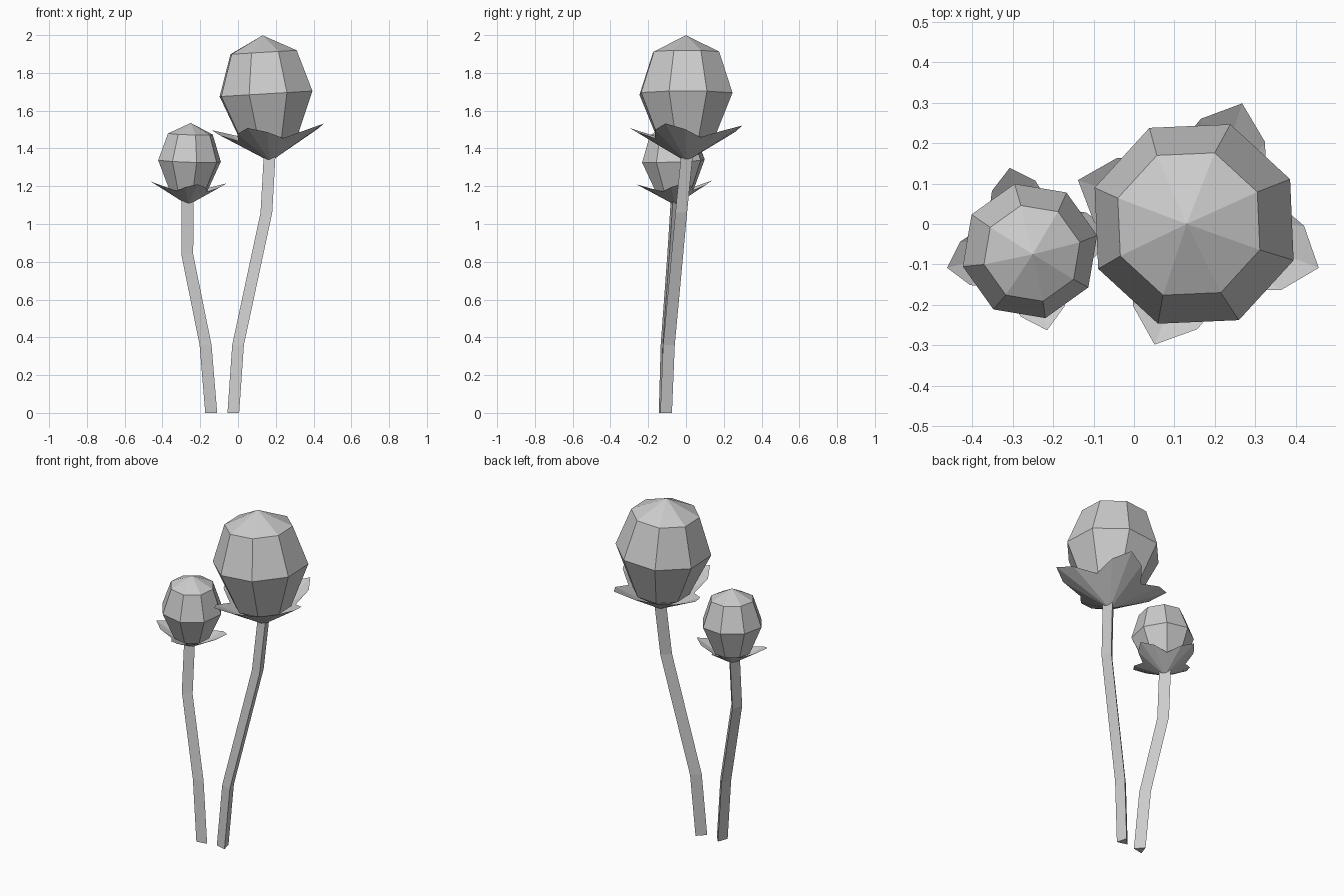
import bpy, bmesh
from math import cos, sin, radians
from mathutils import Vector, Matrix

cube = bpy.data.objects.get("Cube")
if cube:
    bpy.data.objects.remove(cube, do_unlink=True)

GREY = (0.6, 0.6, 0.6, 1)
mat = bpy.data.materials.new("plain grey")
mat.use_nodes = True
mat.diffuse_color = GREY
mat.node_tree.nodes["Principled BSDF"].inputs["Base Color"].default_value = GREY


def polar(r, deg, z):
    return Vector((r * cos(radians(deg)), r * sin(radians(deg)), z))


def finish(bm, name, matrix=None, closed=True):
    if matrix:
        bm.transform(matrix)
    if closed:
        bmesh.ops.recalc_face_normals(bm, faces=bm.faces)
    mesh = bpy.data.meshes.new(name)
    bm.to_mesh(mesh)
    bm.free()
    mesh.materials.append(mat)
    obj = bpy.data.objects.new(name, mesh)
    bpy.context.collection.objects.link(obj)


def bridge(bm, low, high):
    n = len(low)
    for i in range(n):
        j = (i + 1) % n
        bm.faces.new((low[i], low[j], high[j], high[i]))


def make_bud(name, matrix):
    # Eight-sided bud: pointed bottom, three rings, pointed top
    bm = bmesh.new()
    profile = [(0.155, 0.11), (0.262, 0.36), (0.187, 0.58)]
    rings = [[bm.verts.new(polar(r, 45 * i, h)) for i in range(8)] for r, h in profile]
    for low, high in zip(rings, rings[1:]):
        bridge(bm, low, high)
    for ring, h in ((rings[0], 0.01), (rings[-1], 0.67)):
        tip = bm.verts.new((0, 0, h))
        for i in range(8):
            bm.faces.new((ring[i], ring[(i + 1) % 8], tip))
    finish(bm, name, matrix)


def make_calyx(name, matrix):
    # Four thin pointed sepals joined by valleys around the base
    bm = bmesh.new()
    base = bm.verts.new((0, 0, 0))
    valleys = [bm.verts.new(polar(0.18, 90 * i - 45, 0.12)) for i in range(4)]
    for i in range(4):
        a = 90 * i
        right = bm.verts.new(polar(0.26, a - 19, 0.157))
        left = bm.verts.new(polar(0.26, a + 19, 0.157))
        tip = bm.verts.new(polar(0.317, a, 0.185))
        bm.faces.new((base, right, valleys[i]))
        bm.faces.new((base, tip, right))
        bm.faces.new((base, left, tip))
        bm.faces.new((base, valleys[(i + 1) % 4], left))
    finish(bm, name, matrix, closed=False)


def make_stem(name, path, facing):
    # Three-sided stem following a bent path, one flat side towards the front
    bm = bmesh.new()
    rings = [[bm.verts.new(Vector(p) + polar(0.037, facing + 60 + 120 * i, 0))
              for i in range(3)] for p in path]
    for low, high in zip(rings, rings[1:]):
        bridge(bm, low, high)
    bm.faces.new(rings[0])
    bm.faces.new(rings[-1])
    finish(bm, name)


def make_flower(prefix, base, apex, size, turn, path, facing):
    axis = Vector(apex) - Vector(base)
    tilt = Vector((0, 0, 1)).rotation_difference(axis).to_matrix().to_4x4()
    matrix = (Matrix.Translation(base) @ tilt
              @ Matrix.Rotation(radians(turn), 4, "Z") @ Matrix.Scale(size, 4))
    make_bud(prefix + "_bud", matrix)
    make_calyx(prefix + "_calyx", matrix)
    make_stem(prefix + "_stem", path, facing)


make_flower("large", (0.17, 0, 1.33), (0.13, 0, 2.0), 1.0, -20,
            [(-0.02, -0.11, 0), (0.005, -0.095, 0.36),
             (0.155, -0.03, 1.06), (0.172, 0, 1.36)], 255)
make_flower("small", (-0.265, -0.057, 1.1), (-0.25, -0.075, 1.537), 0.65, 13,
            [(-0.145, -0.12, 0), (-0.175, -0.11, 0.36),
             (-0.272, -0.075, 0.84), (-0.27, -0.057, 1.125)], 280)
